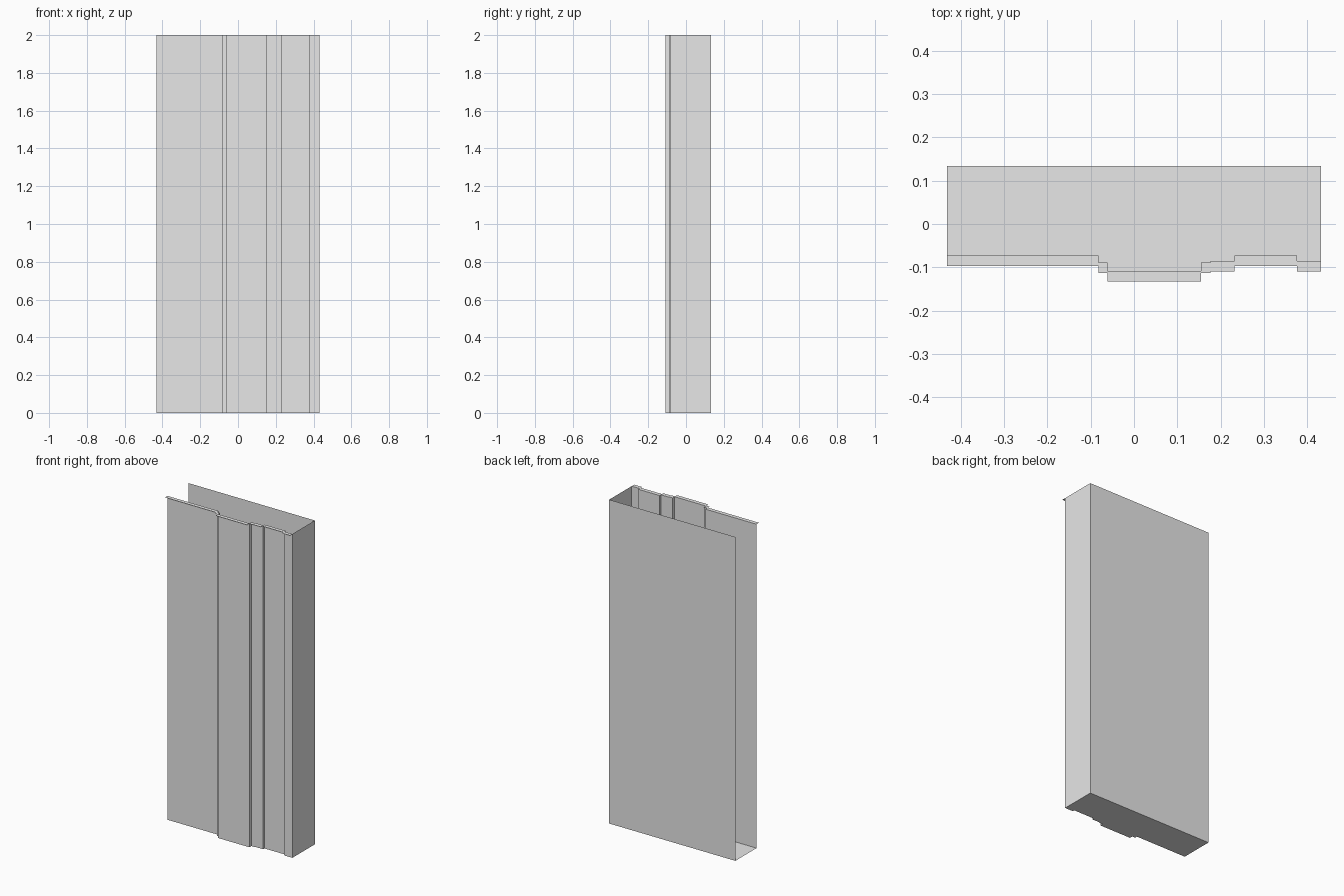
import bpy
import bmesh

cube = bpy.data.objects.get("Cube")
if cube:
    bpy.data.objects.remove(cube, do_unlink=True)

HEIGHT = 2.0
HALF_W = 0.431
BACK_Y = 0.1335
LIP = 0.0245

grey = bpy.data.materials.new("light_grey")
grey.use_nodes = True
grey.diffuse_color = (0.8, 0.8, 0.8, 1)
grey.node_tree.nodes["Principled BSDF"].inputs["Base Color"].default_value = (0.8, 0.8, 0.8, 1)


def sheet(name, faces):
    """Make a thin sheet object from a list of polygons."""
    bm = bmesh.new()
    for face in faces:
        bm.faces.new([bm.verts.new(p) for p in face])
    bmesh.ops.remove_doubles(bm, verts=bm.verts, dist=0.0001)
    mesh = bpy.data.meshes.new(name)
    bm.to_mesh(mesh)
    bm.free()
    mesh.materials.append(grey)
    obj = bpy.data.objects.new(name, mesh)
    bpy.context.collection.objects.link(obj)
    return obj


def wall(name, path):
    """Upright wall following a plan path, facing left of the path."""
    return sheet(name, [[(*b, 0), (*a, 0), (*a, HEIGHT), (*b, HEIGHT)]
                        for a, b in zip(path, path[1:])])


# Stepped front bands, from +x to -x: (x where the band ends, y of the band)
bands = [(0.376, -0.085), (0.232, -0.0725), (0.177, -0.085), (0.154, -0.0885),
         (-0.061, -0.108), (-0.082, -0.0885), (-HALF_W, -0.0725)]
profile = []
x = HALF_W
for end, y in bands:
    profile += [(x, y), (end, y)]
    x = end

back_left = (HALF_W, BACK_Y)
back_right = (-HALF_W, BACK_Y)

# Walls: the -x side and the top stay open
wall("back_panel", [back_right, back_left])
wall("side_panel", [back_left, profile[0]])
wall("front_panel", profile)

# Floor follows the stepped outline
sheet("floor_panel", [[(px, py, 0) for px, py in [back_right, back_left] + profile]])

# Flat lip along the top edge of the front
sheet("top_lip", [[(a[0], a[1], HEIGHT), (b[0], b[1], HEIGHT),
                   (b[0], b[1] - LIP, HEIGHT), (a[0], a[1] - LIP, HEIGHT)]
                  for a, b in zip(profile[::2], profile[1::2])])
